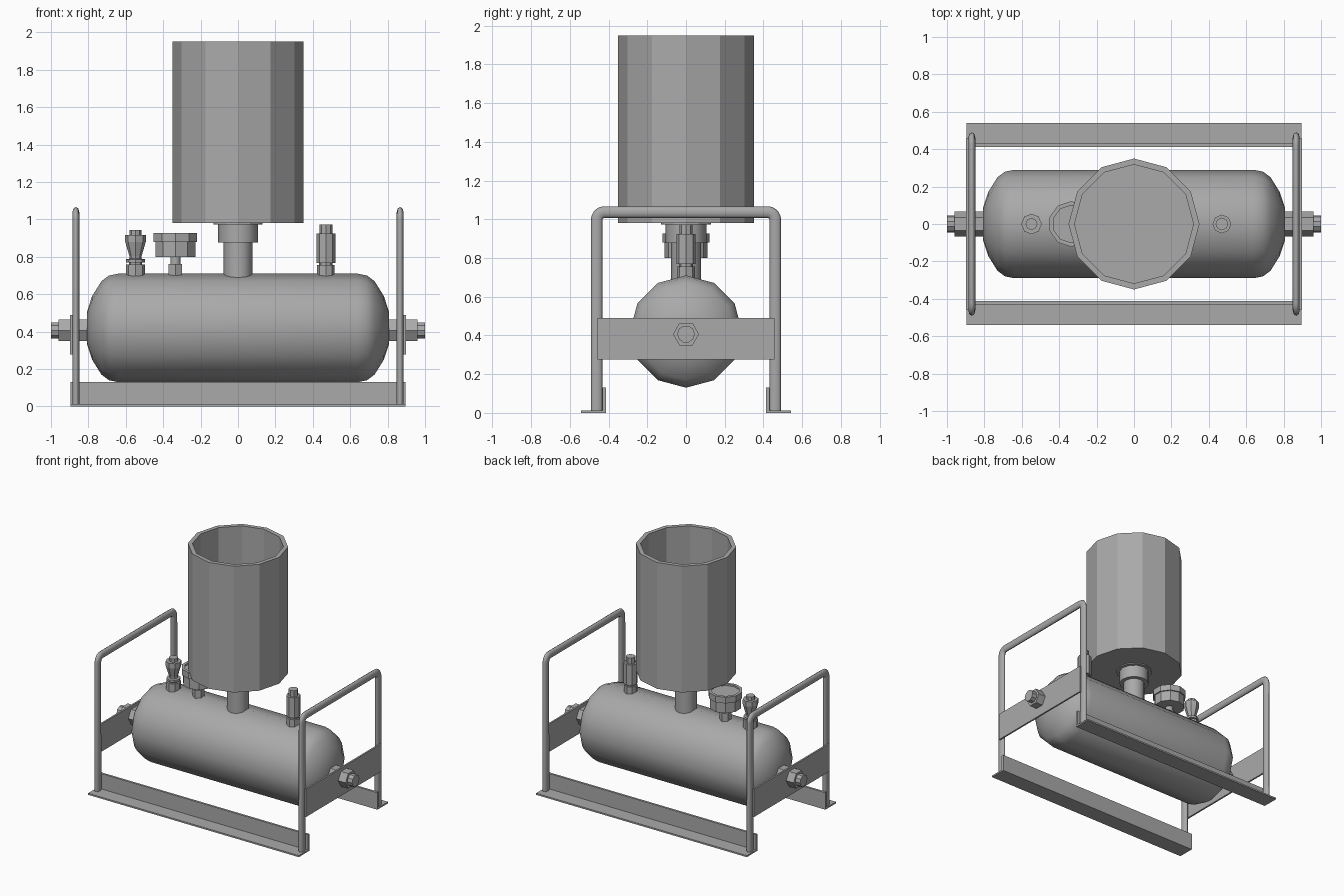
import bpy, bmesh
from math import sin, cos, pi, radians
from mathutils import Matrix, Vector

if "Cube" in bpy.data.objects:
    bpy.data.objects.remove(bpy.data.objects["Cube"], do_unlink=True)

steel = bpy.data.materials.new("steel_grey")
steel.use_nodes = True
GREY = (0.4, 0.4, 0.4, 1)
steel.diffuse_color = GREY
steel.node_tree.nodes["Principled BSDF"].inputs["Base Color"].default_value = GREY


def finish(name, bm, smooth=False):
    bmesh.ops.recalc_face_normals(bm, faces=bm.faces)
    mesh = bpy.data.meshes.new(name)
    bm.to_mesh(mesh)
    bm.free()
    mesh.materials.append(steel)
    if smooth:
        mesh.shade_smooth()
        mesh.set_sharp_from_angle(angle=radians(42))
    obj = bpy.data.objects.new(name, mesh)
    bpy.context.collection.objects.link(obj)
    return obj


def turned(name, profile, sides=12, origin=(0, 0, 0), axis="Z", phase=pi / 2, smooth=False):
    """Turn (radius, height) points around an axis and cap both ends."""
    bm = bmesh.new()
    rings = []
    for r, h in profile:
        angles = [phase + 2 * pi * i / sides for i in range(sides)]
        rings.append([bm.verts.new((r * cos(a), r * sin(a), h)) for a in angles])
    for low, high in zip(rings, rings[1:]):
        for i in range(sides):
            j = (i + 1) % sides
            bm.faces.new((low[i], low[j], high[j], high[i]))
    bm.faces.new(rings[0][::-1])
    bm.faces.new(rings[-1])
    if axis == "X":
        bm.transform(Matrix.Rotation(pi / 2, 4, "Y"))
    bm.transform(Matrix.Translation(origin))
    return finish(name, bm, smooth)


def box(name, low, high):
    low, high = Vector(low), Vector(high)
    bm = bmesh.new()
    bmesh.ops.create_cube(bm, size=1)
    bm.transform(Matrix.Translation((low + high) / 2) @ Matrix.Diagonal((*(high - low), 1)))
    return finish(name, bm)


# Horizontal pressure tank with domed ends
dome = [(0.29, 0.64), (0.28, 0.69), (0.25, 0.73), (0.17, 0.78), (0.085, 0.808)]
turned("tank", [(r, -h) for r, h in reversed(dome)] + dome,
       origin=(0, 0, 0.42), axis="X", smooth=True)

# Open cup on its neck
turned("cup", [(0.35, 0.98), (0.35, 1.95), (0.318, 1.95), (0.318, 1.0)])
turned("neck_pipe", [(0.077, 0.66), (0.077, 0.9)], smooth=True)
turned("neck_collar", [(0.107, 0.877), (0.107, 0.975)], smooth=True)
turned("neck_flange", [(0.13, 0.972), (0.13, 0.985)])

# Pressure gauge with recessed face
GAUGE = (-0.335, 0, 0)
turned("gauge_nut", [(0.042, 0.68), (0.042, 0.762)], 6, GAUGE)
turned("gauge_stem", [(0.028, 0.75), (0.028, 0.81)], 10, GAUGE, smooth=True)
turned("gauge_body", [(0.112, 0.8), (0.112, 0.88), (0.122, 0.88), (0.122, 0.927),
                      (0.1, 0.927), (0.1, 0.915)], 10, GAUGE)

# Tapered relief valve
RELIEF = (-0.548, 0, 0)
turned("relief_valve_nut", [(0.052, 0.68), (0.052, 0.76)], 8, RELIEF)
turned("relief_valve_ring", [(0.036, 0.75), (0.036, 0.77), (0.05, 0.77), (0.05, 0.787),
                             (0.032, 0.79), (0.032, 0.81)], 8, RELIEF)
turned("relief_valve_body", [(0.03, 0.795), (0.055, 0.88), (0.055, 0.917),
                             (0.032, 0.917), (0.032, 0.943)], 8, RELIEF)

# Straight filling valve
FILLER = (0.47, 0, 0)
turned("filler_valve_nut", [(0.047, 0.68), (0.047, 0.755)], 8, FILLER)
turned("filler_valve_stem", [(0.036, 0.75), (0.036, 0.775)], 8, FILLER)
turned("filler_valve_body", [(0.05, 0.768), (0.05, 0.925), (0.034, 0.925), (0.034, 0.972)],
       8, FILLER)

# Angle rails: upright web with the foot turned outward
for side, label in ((-1, "front"), (1, "back")):
    for part, inner, outer, top in (("web", 0.413, 0.43, 0.13), ("foot", 0.413, 0.541, 0.012)):
        a, b = sorted((side * inner, side * outer))
        box(f"{label}_rail_{part}", (-0.895, a, 0), (0.895, b, top))


def handle(name, x):
    """Flattened tube frame: two legs joined by a rounded top bar."""
    half, top, bend = 0.461, 1.037, 0.04
    points = [(half, 0.01)]
    for i in range(6):
        a = pi / 2 * i / 5
        points.append((half - bend + bend * cos(a), top - bend + bend * sin(a)))
    points += [(-y, z) for y, z in reversed(points)]
    curve = bpy.data.curves.new(name, "CURVE")
    curve.dimensions = "3D"
    curve.bevel_depth = 0.03
    curve.bevel_resolution = 2
    curve.use_fill_caps = True
    line = curve.splines.new("POLY")
    line.points.add(len(points) - 1)
    for p, (y, z) in zip(line.points, points):
        p.co = (0, y, z, 1)
    curve.materials.append(steel)
    obj = bpy.data.objects.new(name, curve)
    bpy.context.collection.objects.link(obj)
    obj.location.x = x
    obj.scale.x = 0.63
    bpy.ops.object.select_all(action="DESELECT")
    obj.select_set(True)
    bpy.context.view_layer.objects.active = obj
    bpy.ops.object.convert(target="MESH")
    bpy.ops.object.shade_smooth_by_angle(angle=radians(50))


# End frames, cross plates and pivot bolts
for side, label in ((1, "left"), (-1, "right")):
    handle(f"{label}_handle", side * 0.867)
    a, b = sorted((side * 0.885, side * 0.898))
    box(f"{label}_cross_plate", (a, -0.457, 0.277), (b, 0.457, 0.49))
    for part, r, start, end, sides in (("inner_nut", 0.067, 0.79, 0.886, 6),
                                       ("outer_nut", 0.067, 0.897, 0.96, 6),
                                       ("bolt_end", 0.045, 0.95, 1.0, 10)):
        turned(f"{label}_{part}", [(r, side * start), (r, side * end)], sides,
               (0, 0, 0.407), "X")
